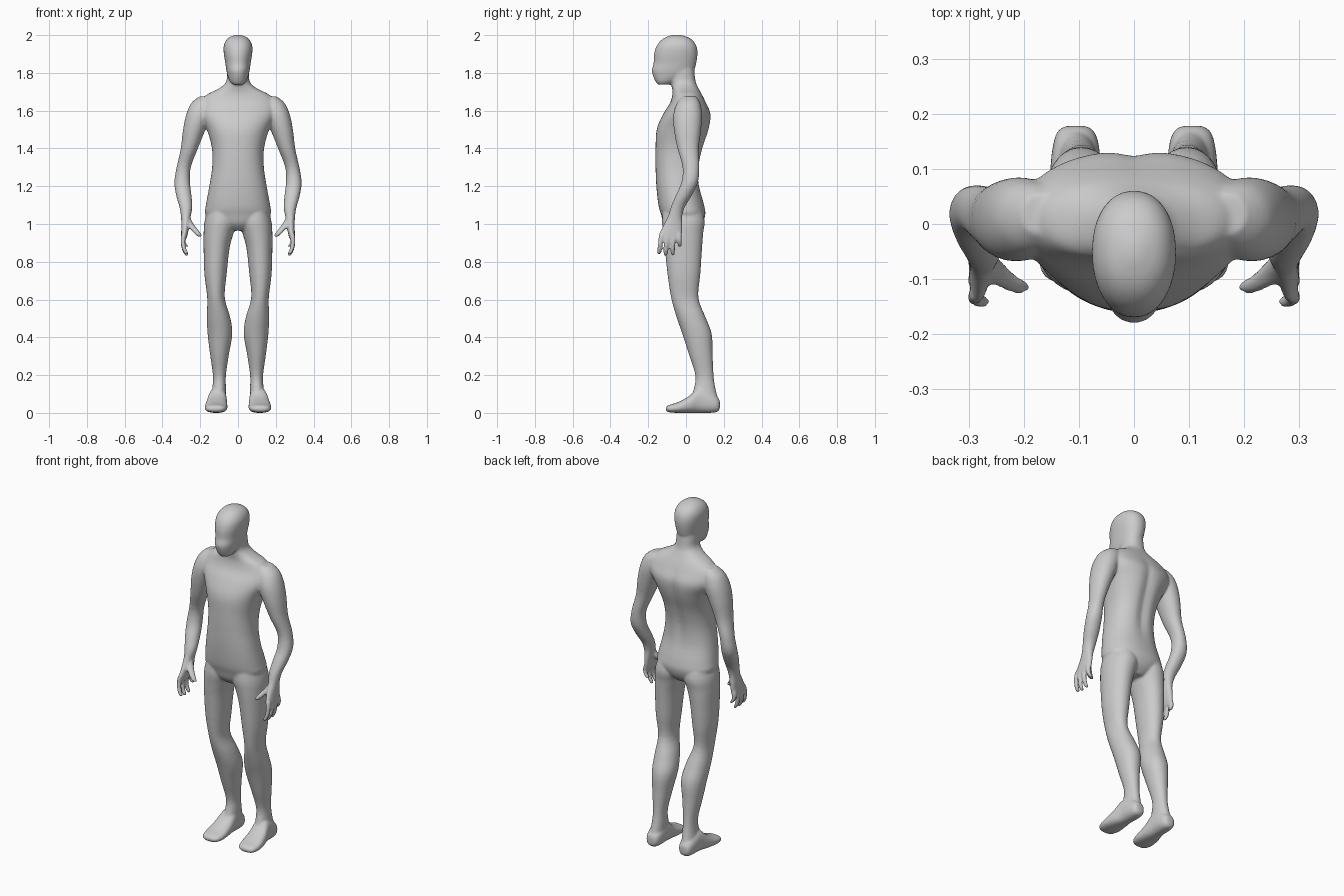
import bpy, bmesh, math
from mathutils import Vector

bm = bmesh.new()


def spline(rows, steps=4):
    """Smooth curve through the given cross-section rows."""
    rows = [Vector(r) for r in rows]
    out = []
    for i in range(len(rows) - 1):
        p1, p2 = rows[i], rows[i + 1]
        p0, p3 = rows[max(i - 1, 0)], rows[min(i + 2, len(rows) - 1)]
        for k in range(steps):
            t = k / steps
            out.append(0.5 * (2 * p1 + (p2 - p0) * t + (2 * p0 - 5 * p1 + 4 * p2 - p3) * t ** 2
                              + (3 * p1 - p0 - 3 * p2 + p3) * t ** 3))
    return out + [rows[-1]]


def loft(rows, n=2.0, axis='Z', side=1, segs=32, groove=0.0):
    """Closed tube; each row is (position, a_min, a_max, b_min, b_max)."""
    rings = []
    for t, a0, a1, b0, b1 in spline(rows):
        ring = []
        for i in range(segs):
            ang = 2 * math.pi * i / segs
            c, s = math.cos(ang), math.sin(ang)
            a = (a0 + a1) / 2 + (a1 - a0) / 2 * math.copysign(abs(c) ** (2 / n), c)
            b = (b0 + b1) / 2 + (b1 - b0) / 2 * math.copysign(abs(s) ** (2 / n), s)
            if groove and s > 0:
                b -= groove * math.exp(-(a / 0.03) ** 2) * math.exp(-((t - 1.42) / 0.2) ** 4)
            co = (a * side, b, t) if axis == 'Z' else (a * side, t, b)
            ring.append(bm.verts.new(co))
        rings.append(ring)
    faces = [bm.faces.new(rings[0]), bm.faces.new(rings[-1])]
    for r, q in zip(rings, rings[1:]):
        for i in range(segs):
            j = (i + 1) % segs
            faces.append(bm.faces.new((r[i], r[j], q[j], q[i])))
    bmesh.ops.recalc_face_normals(bm, faces=faces)


def centred(rows):
    return [(z, -w, w, f, b) for z, w, f, b in rows]


# Torso and neck: height, half width, front, back
loft(centred([
    (0.965, 0.05, -0.08, 0.05), (1.0, 0.12, -0.115, 0.085), (1.05, 0.172, -0.132, 0.102),
    (1.1, 0.170, -0.146, 0.096), (1.2, 0.152, -0.157, 0.071), (1.3, 0.137, -0.161, 0.071),
    (1.4, 0.138, -0.161, 0.092), (1.5, 0.165, -0.155, 0.124), (1.58, 0.205, -0.122, 0.133),
    (1.64, 0.205, -0.085, 0.108), (1.685, 0.165, -0.072, 0.085), (1.715, 0.105, -0.073, 0.068),
    (1.75, 0.064, -0.08, 0.052), (1.80, 0.058, -0.09, 0.045), (1.85, 0.055, -0.09, 0.04)]),
    n=2.3, segs=48, groove=0.014)

# Head
loft(centred([
    (1.738, 0.028, -0.150, -0.085), (1.755, 0.043, -0.162, -0.05), (1.785, 0.055, -0.175, 0.01),
    (1.815, 0.062, -0.181, 0.042), (1.85, 0.067, -0.172, 0.054), (1.90, 0.075, -0.169, 0.061),
    (1.94, 0.076, -0.157, 0.056), (1.97, 0.065, -0.135, 0.038), (1.99, 0.044, -0.105, 0.008),
    (2.002, 0.012, -0.065, -0.035)]), n=2.2)

for side in (-1, 1):
    # Leg: height, inner, outer, front, back
    loft([
        (1.12, 0.02, 0.145, -0.115, 0.07), (1.02, 0.004, 0.176, -0.127, 0.098),
        (0.95, 0.024, 0.182, -0.121, 0.091), (0.87, 0.045, 0.182, -0.112, 0.085),
        (0.735, 0.060, 0.178, -0.098, 0.076), (0.61, 0.070, 0.163, -0.079, 0.066),
        (0.51, 0.042, 0.165, -0.051, 0.102), (0.42, 0.030, 0.161, -0.020, 0.136),
        (0.31, 0.048, 0.148, 0.015, 0.141), (0.20, 0.064, 0.133, 0.049, 0.146),
        (0.13, 0.064, 0.136, 0.042, 0.156), (0.06, 0.066, 0.145, 0.02, 0.172),
        (0.02, 0.075, 0.140, 0.03, 0.165)], n=2.1, side=side)

    # Foot: depth, inner, outer, bottom, top
    loft([
        (-0.107, 0.09, 0.145, 0.012, 0.030), (-0.09, 0.068, 0.168, 0.003, 0.042),
        (-0.045, 0.056, 0.177, 0.0, 0.056), (0.015, 0.057, 0.170, 0.0, 0.088),
        (0.07, 0.060, 0.156, 0.0, 0.135), (0.13, 0.062, 0.150, 0.0, 0.11),
        (0.165, 0.070, 0.142, 0.005, 0.085), (0.179, 0.085, 0.127, 0.02, 0.065)],
        n=2.4, axis='Y', side=side)

    # Arm and palm: height, inner, outer, front, back
    loft([
        (1.675, 0.13, 0.205, -0.02, 0.055), (1.64, 0.125, 0.247, -0.048, 0.075),
        (1.58, 0.14, 0.274, -0.067, 0.085), (1.5, 0.172, 0.291, -0.064, 0.080),
        (1.4, 0.212, 0.303, -0.045, 0.068), (1.3, 0.250, 0.325, -0.018, 0.071),
        (1.22, 0.254, 0.337, -0.025, 0.063), (1.15, 0.246, 0.327, -0.055, 0.03),
        (1.09, 0.242, 0.310, -0.080, -0.006), (1.04, 0.250, 0.302, -0.096, -0.02),
        (0.99, 0.259, 0.300, -0.122, -0.018), (0.95, 0.265, 0.301, -0.142, -0.020),
        (0.92, 0.274, 0.300, -0.143, -0.024)], n=2.1, side=side)

    # Fingers: root depth, tip depth, tip height
    for y0, y1, zt in ((-0.129, -0.143, 0.838), (-0.099, -0.108, 0.830),
                       (-0.069, -0.070, 0.833), (-0.038, -0.032, 0.878)):
        rows = []
        for f, dx, r in ((0, 0, 0.014), (0.35, 0.005, 0.013), (0.7, 0.0, 0.012),
                         (0.93, -0.012, 0.011), (1, -0.015, 0.005)):
            x, y, z = 0.286 + dx, y0 + (y1 - y0) * f, 0.95 + (zt - 0.95) * f
            rows.append((z, x - r, x + r, y - r, y + r))
        loft(rows, side=side, segs=16)

    # Thumb
    loft([
        (1.04, 0.255, 0.295, -0.085, -0.045), (1.005, 0.237, 0.288, -0.103, -0.058),
        (0.975, 0.215, 0.255, -0.118, -0.083), (0.95, 0.196, 0.232, -0.127, -0.098),
        (0.932, 0.188, 0.212, -0.125, -0.104)], side=side, segs=16)

# One continuous smooth skin over all the parts
mesh = bpy.data.meshes.new("body")
bm.to_mesh(mesh)
bm.free()
body = bpy.data.objects.new("body", mesh)
bpy.context.collection.objects.link(body)
skin = body.modifiers.new("skin", 'REMESH')
skin.mode = 'VOXEL'
skin.voxel_size = 0.006
skin.use_smooth_shade = True
soft = body.modifiers.new("soften", 'SMOOTH')
soft.factor = 0.5
soft.iterations = 8
